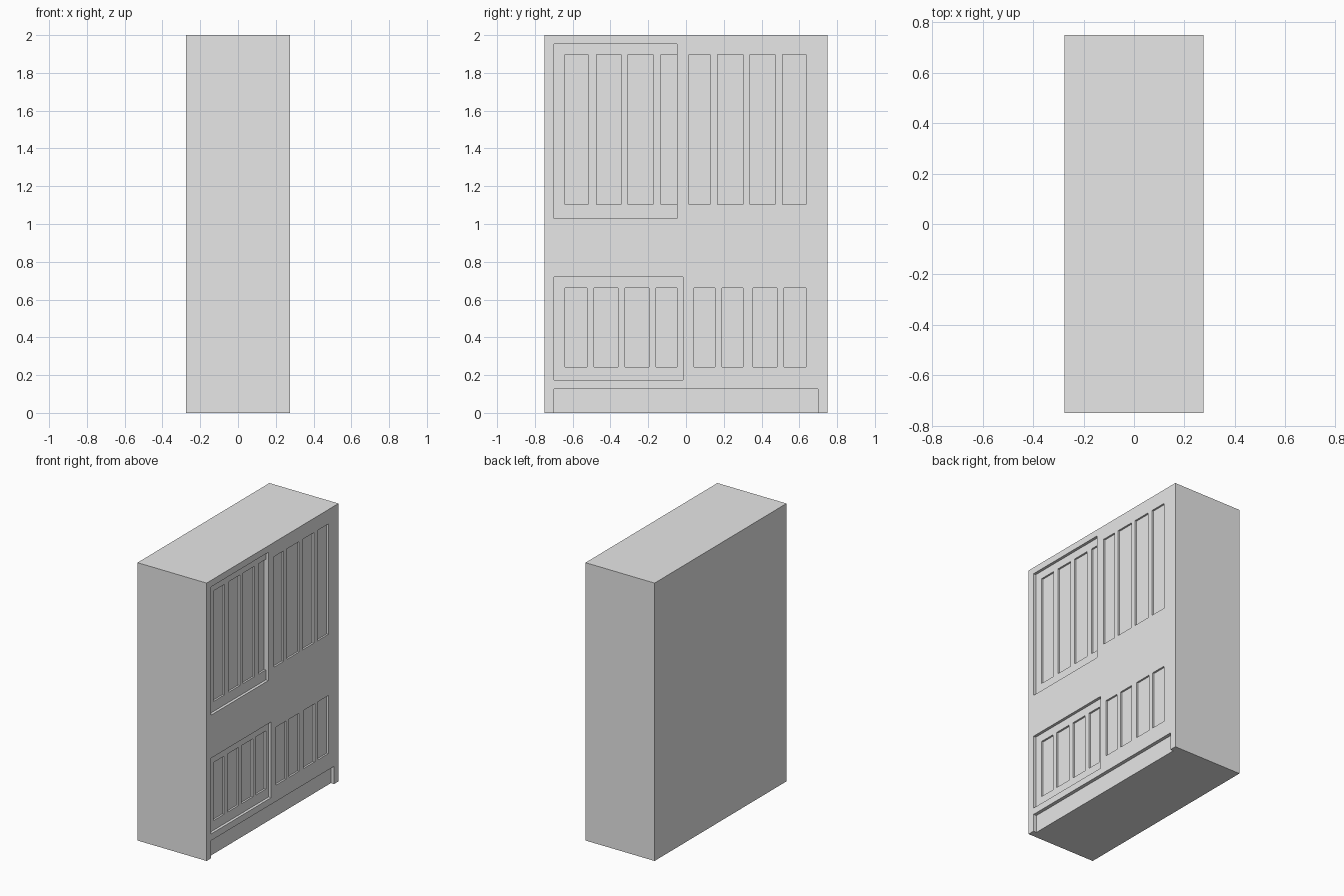
import bpy
import bmesh
from mathutils import Matrix, Vector

cube = bpy.data.objects.get("Cube")
if cube:
    bpy.data.objects.remove(cube, do_unlink=True)

WIDTH, LENGTH, HEIGHT = 0.55, 1.5, 2.0
FACE = WIDTH / 2
DOOR_DEPTH, SLOT_DEPTH = 0.02, 0.013

grey = bpy.data.materials.new("plain grey")
grey.use_nodes = True
grey.diffuse_color = (0.8, 0.8, 0.8, 1)
grey.node_tree.nodes["Principled BSDF"].inputs["Base Color"].default_value = (0.8, 0.8, 0.8, 1)


def make_boxes(name, boxes):
    """One object made of axis-aligned boxes given as (low corner, high corner)."""
    bm = bmesh.new()
    for low, high in boxes:
        low, high = Vector(low), Vector(high)
        size = Matrix.Diagonal((*(high - low), 1))
        bmesh.ops.create_cube(bm, size=1, matrix=Matrix.Translation((low + high) / 2) @ size)
    mesh = bpy.data.meshes.new(name)
    bm.to_mesh(mesh)
    bm.free()
    mesh.materials.append(grey)
    obj = bpy.data.objects.new(name, mesh)
    bpy.context.collection.objects.link(obj)
    return obj


def recess(y0, y1, z0, z1, depth):
    """Cutter box sunk into the door side of the cabinet."""
    return (FACE - depth, y0, z0), (FACE + 0.1, y1, z1)


def carve(target, name, boxes):
    cutter = make_boxes(name, boxes)
    cutter.hide_render = True
    mod = target.modifiers.new(name, 'BOOLEAN')
    mod.operation = 'DIFFERENCE'
    mod.solver = 'EXACT'
    mod.object = cutter
    bpy.context.view_layer.objects.active = target
    bpy.ops.object.modifier_apply(modifier=mod.name)
    bpy.data.objects.remove(cutter, do_unlink=True)


# Cabinet body
body = make_boxes("cabinet_body", [((-FACE, -LENGTH / 2, 0), (FACE, LENGTH / 2, HEIGHT))])

# Set-back sliding doors and the toe kick
carve(body, "door_recesses", [
    recess(-0.70, -0.048, 1.03, 1.953, DOOR_DEPTH),
    recess(-0.70, -0.016, 0.175, 0.72, DOOR_DEPTH),
    recess(-0.70, 0.70, -0.1, 0.127, 0.025),
])

# Tall panels sunk into each door: (y start, y end); the first four are on the set-back door
upper = [(-0.64, -0.518), (-0.475, -0.343), (-0.306, -0.174), (-0.132, -0.048),
         (0.016, 0.127), (0.166, 0.301), (0.338, 0.47), (0.512, 0.634)]
lower = [(-0.64, -0.523), (-0.486, -0.359), (-0.322, -0.195), (-0.158, -0.048),
         (0.042, 0.153), (0.19, 0.301), (0.354, 0.481), (0.518, 0.634)]
slots = []
for row, z0, z1 in ((upper, 1.102, 1.897), (lower, 0.244, 0.662)):
    for i, (y0, y1) in enumerate(row):
        depth = SLOT_DEPTH + (DOOR_DEPTH if i < 4 else 0)
        slots.append(recess(y0, y1, z0, z1, depth))
carve(body, "panel_recesses", slots)
